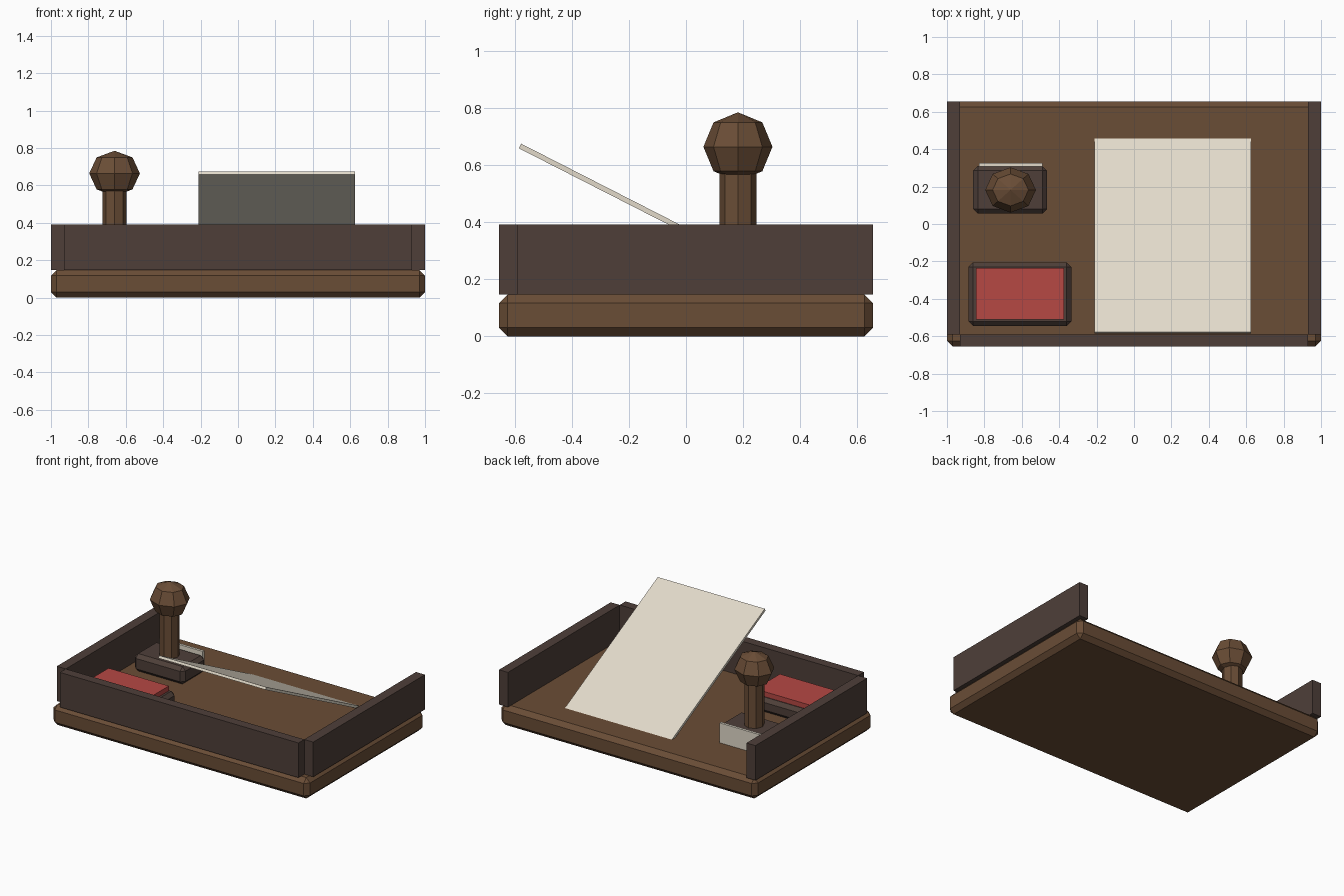
import bpy
import math

if "Cube" in bpy.data.objects:
    bpy.data.objects.remove(bpy.data.objects["Cube"])


def material(name, r, g, b):
    lin = [((c / 255 + 0.055) / 1.055) ** 2.4 for c in (r, g, b)]
    m = bpy.data.materials.new(name)
    m.diffuse_color = (*lin, 1)
    m.use_nodes = True
    m.node_tree.nodes["Principled BSDF"].inputs["Base Color"].default_value = m.diffuse_color
    return m


WOOD = material("brown_wood", 106, 77, 54)
DARK = material("dark_wood", 78, 63, 57)
RED = material("ink_red", 182, 72, 68)
CREAM = material("cream_paper", 226, 218, 202)


def box(name, x, y, z, mat, bevel=0.0):
    """Box from (min, max) ranges, with an optional flat chamfer."""
    bpy.ops.mesh.primitive_cube_add(size=1, location=[sum(r) / 2 for r in (x, y, z)])
    ob = bpy.context.object
    ob.name = name
    ob.scale = [r[1] - r[0] for r in (x, y, z)]
    bpy.ops.object.transform_apply(location=False, rotation=False, scale=True)
    ob.data.materials.append(mat)
    if bevel:
        mod = ob.modifiers.new("chamfer", "BEVEL")
        mod.width = bevel
        mod.segments = 1
    return ob


# Tray: base board and three walls, open at the back
box("base_board", (-1, 1), (-0.655, 0.655), (0, 0.147), WOOD, 0.03)
box("front_wall", (-0.93, 0.93), (-0.655, -0.59), (0.147, 0.392), DARK)
for side, s in (("left", -1), ("right", 1)):
    box(side + "_wall", sorted((s * 0.93, s)), (-0.59, 0.655), (0.147, 0.392), DARK)

# Ink pad
box("ink_pad_tray", (-0.885, -0.335), (-0.545, -0.205), (0.147, 0.25), DARK, 0.025)
box("ink_pad", (-0.845, -0.375), (-0.51, -0.235), (0.2, 0.285), RED)

# Stamp: block, plate on its back, handle and knob
SX, SY = -0.66, 0.182
box("stamp_block", (-0.86, -0.465), (0.055, 0.31), (0.147, 0.27), DARK, 0.025)
box("stamp_plate", (-0.83, -0.49), (0.307, 0.325), (0.15, 0.29), CREAM)
bpy.ops.mesh.primitive_cylinder_add(vertices=8, radius=0.065, depth=0.36,
                                    location=(SX, SY, 0.43))
handle = bpy.context.object
handle.name = "stamp_handle"
handle.data.materials.append(WOOD)
bpy.ops.mesh.primitive_uv_sphere_add(segments=8, ring_count=4, radius=0.121,
                                     location=(SX, SY, 0.664))
knob = bpy.context.object
knob.name = "stamp_knob"
knob.scale.x = 1.12
knob.data.materials.append(WOOD)

# Paper leaning over the front wall
y0, z0, y1, z1 = -0.582, 0.667, 0.457, 0.137
length = math.hypot(y1 - y0, z1 - z0)
paper = box("paper_sheet", (-0.21, 0.625), (-length / 2, length / 2), (-0.009, 0.009), CREAM)
paper.location = (0.2075, (y0 + y1) / 2, (z0 + z1) / 2)
paper.rotation_euler.x = math.atan2(z1 - z0, y1 - y0)
